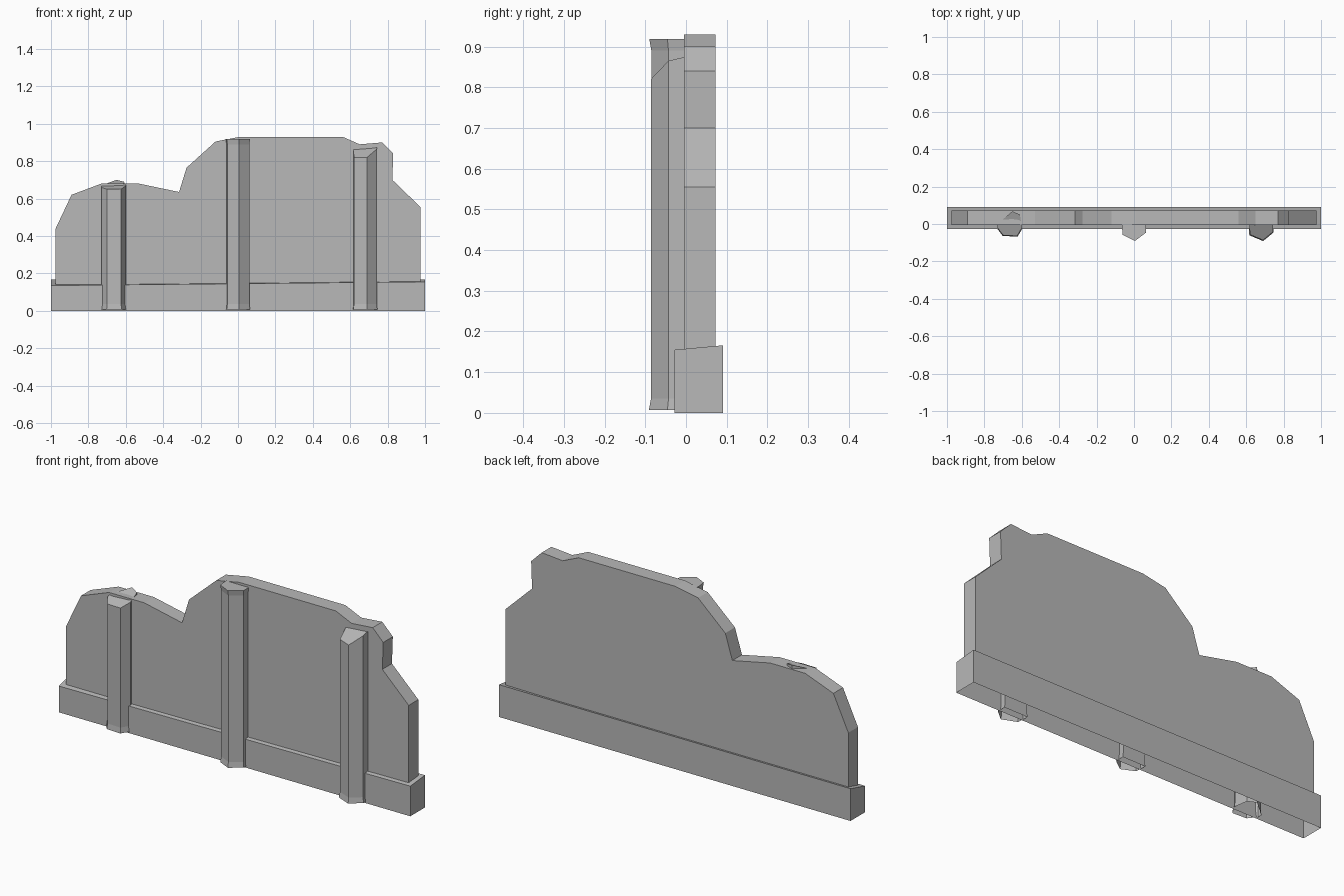
import bpy, bmesh

cube = bpy.data.objects.get("Cube")
if cube:
    bpy.data.objects.remove(cube, do_unlink=True)

grey = bpy.data.materials.new("plain_grey")
grey.use_nodes = True
GREY = (0.48, 0.48, 0.48, 1)
grey.diffuse_color = GREY
grey.node_tree.nodes["Principled BSDF"].inputs["Base Color"].default_value = GREY


def loft(name, rings, close_start=False):
    """Skin matching rings of points and cap the last ring."""
    bm = bmesh.new()
    loops = [[bm.verts.new(p) for p in ring] for ring in rings]
    for a, b in zip(loops, loops[1:]):
        for i in range(len(a)):
            j = (i + 1) % len(a)
            bm.faces.new((a[i], a[j], b[j], b[i]))
    bm.faces.new(loops[-1])
    if close_start:
        bm.faces.new(loops[0][::-1])
    bmesh.ops.recalc_face_normals(bm, faces=bm.faces[:])
    mesh = bpy.data.meshes.new(name)
    bm.to_mesh(mesh)
    bm.free()
    mesh.materials.append(grey)
    obj = bpy.data.objects.new(name, mesh)
    bpy.context.collection.objects.link(obj)
    return obj


# Wall panel with a stepped, broken outline
outline = [(-.975, .13), (-.975, .44), (-.89, .62), (-.73, .68), (-.53, .68),
           (-.315, .635), (-.275, .765), (-.12, .905), (.01, .93), (.56, .93),
           (.65, .89), (.77, .9), (.83, .84), (.825, .7), (.975, .555), (.975, .13)]
loft("wall_panel", [[(x, y, z) for x, z in outline] for y in (-.005, .073)], True)

# Low footing, open underneath, with a slightly uneven top
footing = [(-1, -.028, .135), (1, -.028, .155), (1, .091, .166), (-1, .091, .166)]
loft("footing", [[(x, y, 0) for x, y, z in footing], footing])


def post(name, cx, section, flared_top=False):
    """Faceted post, section points are (x offset, y, top height)."""
    def ring(z, grow):
        return [(cx + x * grow, y * grow, z) for x, y, t in section]
    rings = [ring(.007, 1.06), ring(.035, 1)]
    if flared_top:
        rings.append(ring(.89, 1))
    grow = 1.06 if flared_top else 1
    rings.append([(cx + x * grow, y * grow, t) for x, y, t in section])
    loft(name, rings)


# Three posts along the front
post("right_post", -.665, [(-.065, .0, .67), (-.065, -.02, .66), (-.035, -.06, .65),
                           (.04, -.064, .65), (.066, -.02, .67), (.055, .05, .69),
                           (.015, .068, .7)])
post("middle_post", 0, [(-.062, 0, .918), (-.057, -.055, .918), (.005, -.085, .918),
                        (.061, -.043, .918), (.061, 0, .918)], True)
post("left_post", .68, [(-.063, 0, .865), (-.06, -.057, .82), (.01, -.086, .82),
                        (.062, -.043, .865), (.062, 0, .875)])
